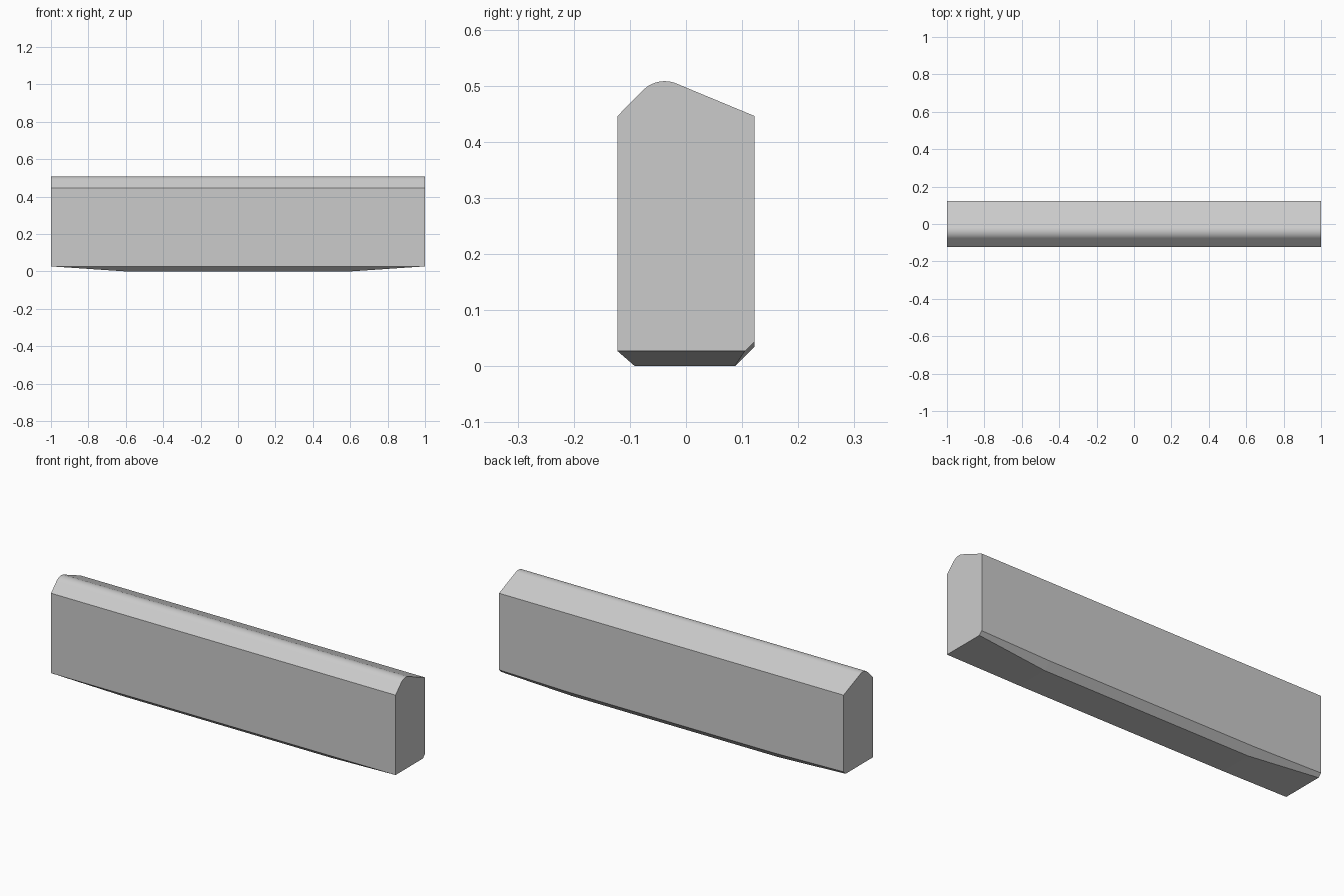
import bpy, bmesh, math

if "Cube" in bpy.data.objects:
    bpy.data.objects.remove(bpy.data.objects["Cube"])

HALF_Y, SHOULDER = 0.122, 0.446
CROWN_Y, CROWN_Z, R = -0.038, 0.508, 0.054

# Rounded crown, running from the back slope over to the front slope
crown = []
for i in range(17):
    a = math.radians(67.4 + (135 - 67.4) * i / 16)
    crown.append((CROWN_Y + R * math.cos(a), CROWN_Z - R + R * math.sin(a)))


def section(bottom):
    """Cross-section as (y, z): chamfered bottom, then back, crown and front."""
    return bottom + [(HALF_Y, SHOULDER)] + crown + [(-HALF_Y, SHOULDER)]


# The underside tapers up towards both ends
middle = section([(-HALF_Y, 0.027), (-0.091, 0), (0.087, 0), (HALF_Y, 0.035)])
end = section([(-HALF_Y, 0.027), (-HALF_Y, 0.027), (0.105, 0.027), (HALF_Y, 0.044)])

# Loft the bar through four stations
bm = bmesh.new()
stations = [(-1, end), (-0.6, middle), (0.6, middle), (1, end)]
rings = [[bm.verts.new((x, y, z)) for y, z in sec] for x, sec in stations]
n = len(middle)
for a, b in zip(rings, rings[1:]):
    for i in range(n):
        j = (i + 1) % n
        bm.faces.new((a[i], a[j], b[j], b[i]))
bm.faces.new(rings[0])
bm.faces.new(rings[-1][::-1])
bmesh.ops.remove_doubles(bm, verts=bm.verts, dist=1e-5)
bmesh.ops.recalc_face_normals(bm, faces=bm.faces)
mesh = bpy.data.meshes.new("bar")
bm.to_mesh(mesh)
bm.free()

bar = bpy.data.objects.new("bar", mesh)
bpy.context.collection.objects.link(bar)
grey = bpy.data.materials.new("light grey")
grey.diffuse_color = (0.6, 0.6, 0.6, 1)
grey.use_nodes = True
grey.node_tree.nodes["Principled BSDF"].inputs["Base Color"].default_value = grey.diffuse_color
mesh.materials.append(grey)

# Smooth crown, crisp chamfers
bpy.context.view_layer.objects.active = bar
bar.select_set(True)
bpy.ops.object.shade_smooth_by_angle(angle=math.radians(20))
for p in mesh.polygons:
    if abs(p.normal.x) > 0.01 or p.normal.z < 0.01:
        p.use_smooth = False
